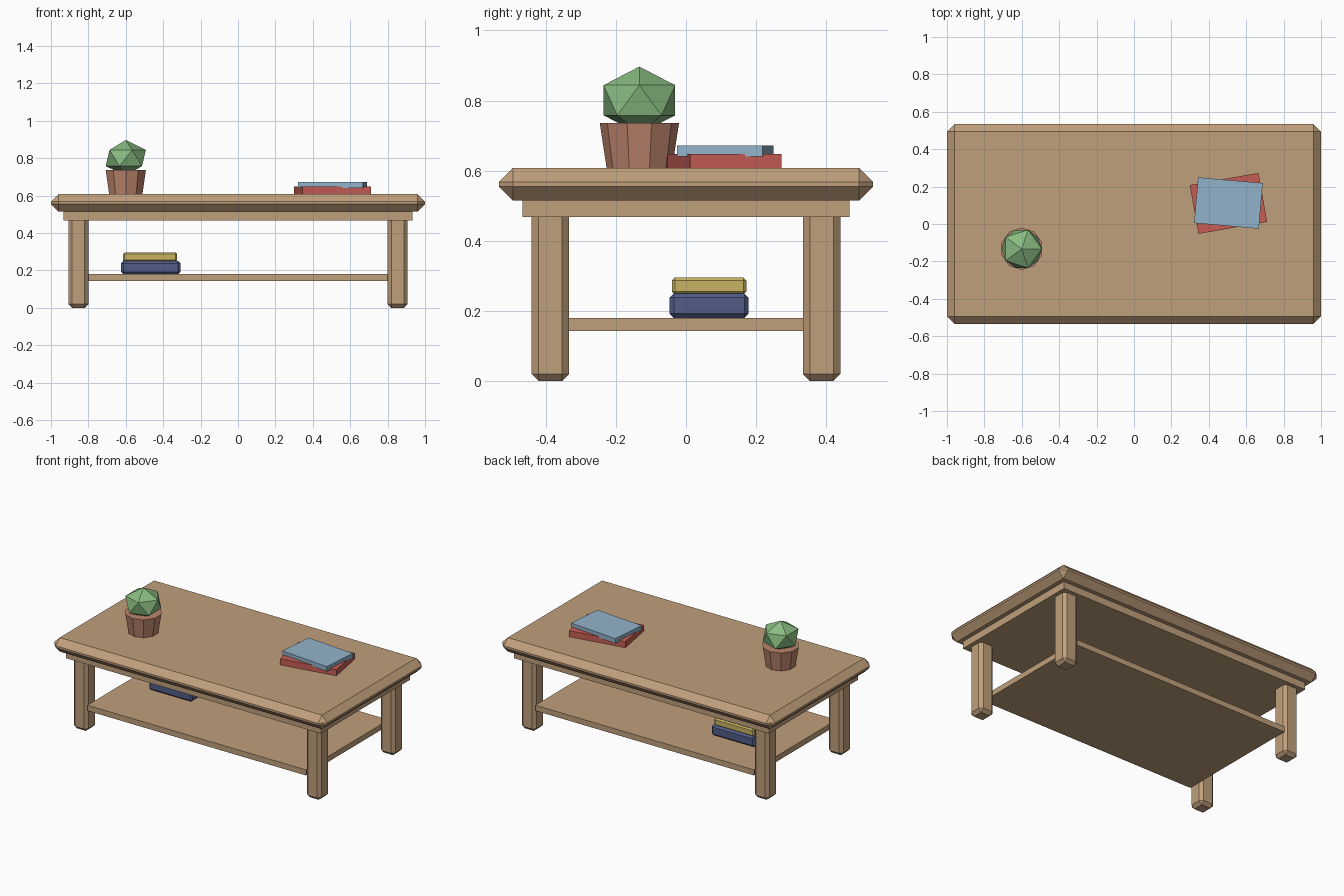
import bpy
import math

cube = bpy.data.objects.get("Cube")
if cube:
    bpy.data.objects.remove(cube, do_unlink=True)


def material(name, rgb):
    mat = bpy.data.materials.new(name)
    mat.use_nodes = True
    color = (*rgb, 1)
    mat.diffuse_color = color
    mat.node_tree.nodes["Principled BSDF"].inputs["Base Color"].default_value = color
    return mat


wood = material("warm wood", (0.53, 0.35, 0.20))
clay = material("terracotta", (0.50, 0.23, 0.15))
leaf = material("leaf green", (0.25, 0.50, 0.22))
red = material("red cover", (0.56, 0.11, 0.09))
sky = material("light blue cover", (0.29, 0.45, 0.59))
navy = material("navy cover", (0.085, 0.11, 0.25))
mustard = material("mustard cover", (0.57, 0.45, 0.12))


def finish(name, mat):
    obj = bpy.context.object
    obj.name = name
    obj.data.name = name
    obj.data.materials.append(mat)
    return obj


def box(name, mat, center, size, bottom, top, bevel=0, turn=0):
    """Box with a footprint, bottom and top heights and optional chamfer."""
    bpy.ops.mesh.primitive_cube_add(size=1)
    obj = finish(name, mat)
    for v in obj.data.vertices:
        v.co.x *= size[0]
        v.co.y *= size[1]
        v.co.z *= top - bottom
    obj.location = (*center, (bottom + top) / 2)
    obj.rotation_euler.z = math.radians(turn)
    if bevel:
        mod = obj.modifiers.new("chamfer", "BEVEL")
        mod.width = bevel
        mod.segments = 1
    return obj


# Table frame
box("tabletop", wood, (0, 0), (2, 1.067), 0.515, 0.608, bevel=0.04)
box("apron", wood, (0, 0), (1.867, 0.933), 0.468, 0.53)
box("lower_shelf", wood, (0, 0), (1.6, 0.867), 0.143, 0.18)

# Four chamfered legs
for side, x in (("right", -0.853), ("left", 0.853)):
    for end, y in (("front", -0.387), ("back", 0.387)):
        box(f"{end}_{side}_leg", wood, (x, y), (0.107, 0.107), 0, 0.507, bevel=0.02)

# Stack on the shelf
box("shelf_lower_book", navy, (-0.467, 0.066), (0.317, 0.225), 0.18, 0.25, bevel=0.012)
box("shelf_upper_book", mustard, (-0.47, 0.066), (0.29, 0.212), 0.247, 0.295, bevel=0.008)

# Turned books on the tabletop
box("top_lower_book", red, (0.505, 0.11), (0.373, 0.265), 0.606, 0.648, turn=10)
box("top_upper_book", sky, (0.505, 0.112), (0.347, 0.245), 0.64, 0.672, turn=-5)

# Potted plant
bpy.ops.mesh.primitive_cone_add(vertices=10, radius1=0.093, radius2=0.113,
                                depth=0.131, location=(-0.6, -0.133, 0.67))
finish("plant_pot", clay)
bpy.ops.mesh.primitive_ico_sphere_add(subdivisions=1, radius=0.12,
                                      location=(-0.6, -0.133, 0.801))
finish("plant_foliage", leaf).scale.z = 0.8
